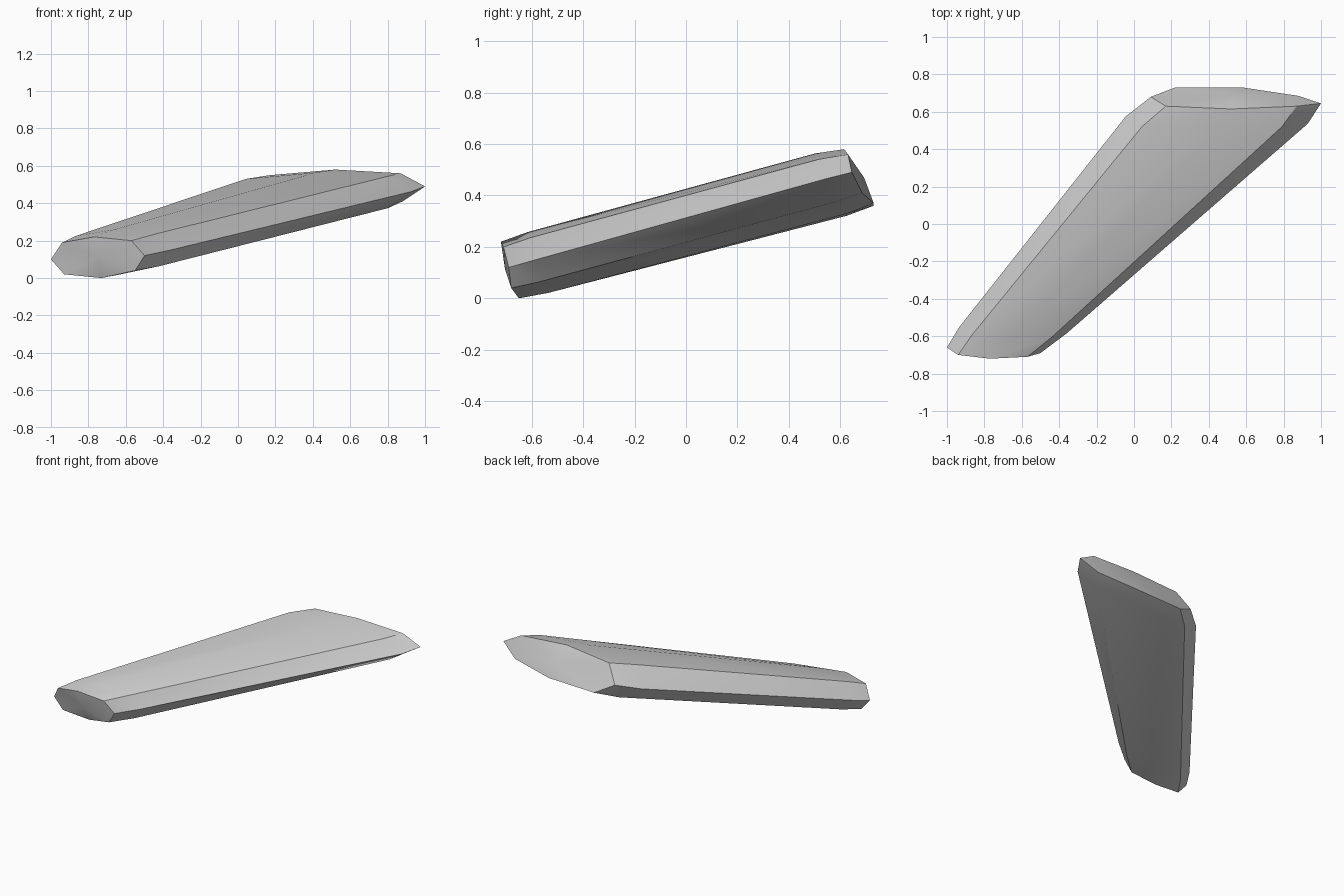
import bpy
import bmesh
import math
from mathutils import Vector

if "Cube" in bpy.data.objects:
    bpy.data.objects.remove(bpy.data.objects["Cube"], do_unlink=True)

# One plain grey material
grey = bpy.data.materials.new("light_grey")
grey.use_nodes = True
colour = (0.6, 0.6, 0.6, 1)
grey.diffuse_color = colour
grey.node_tree.nodes["Principled BSDF"].inputs["Base Color"].default_value = colour

# Eight-sided end outlines: outer edge, over the top, inner edge, under the bottom
front_end = [Vector(p) for p in (
    (-1, -.66, .1), (-.94, -.7, .19), (-.77, -.72, .22), (-.57, -.71, .2),
    (-.5, -.69, .12), (-.55, -.68, .04), (-.73, -.65, 0), (-.93, -.66, .02))]
back_end = [Vector(p) for p in (
    (.09, .68, .43), (.17, .63, .55), (.52, .615, .58), (.87, .63, .56),
    (1, .645, .49), (.88, .685, .41), (.58, .73, .37), (.22, .73, .36))]


def centre(points):
    return sum(points, Vector()) / len(points)


def section(t, swell):
    """Cross-section at fraction t of the length, swollen about its centre."""
    points = [a.lerp(b, t) for a, b in zip(front_end, back_end)]
    mid = centre(points)
    return [mid + (p - mid) * swell for p in points]


# Loft the slab through four sections, with the ends drawn in slightly
bm = bmesh.new()
rings = [[bm.verts.new(p) for p in section(t, swell)]
         for t, swell in ((0, 1), (.08, 1.08), (.92, 1.11), (1, 1))]
for low, high in zip(rings, rings[1:]):
    for i in range(len(low)):
        j = (i + 1) % len(low)
        bm.faces.new((low[i], low[j], high[j], high[i]))

# Shallow domed end caps
for ring, bulge in ((rings[0], -.02), (rings[-1], .025)):
    tip = bm.verts.new(centre([v.co for v in ring]) + Vector((0, bulge, 0)))
    for i in range(len(ring)):
        bm.faces.new((ring[i], ring[(i + 1) % len(ring)], tip))
bmesh.ops.recalc_face_normals(bm, faces=bm.faces[:])

mesh = bpy.data.meshes.new("swept_blade")
bm.to_mesh(mesh)
bm.free()
mesh.materials.append(grey)
blade = bpy.data.objects.new("swept_blade", mesh)
bpy.context.collection.objects.link(blade)

# Smooth surfaces with crisp corners
bpy.ops.object.select_all(action="DESELECT")
blade.select_set(True)
bpy.context.view_layer.objects.active = blade
bpy.ops.object.shade_smooth_by_angle(angle=math.radians(30))
